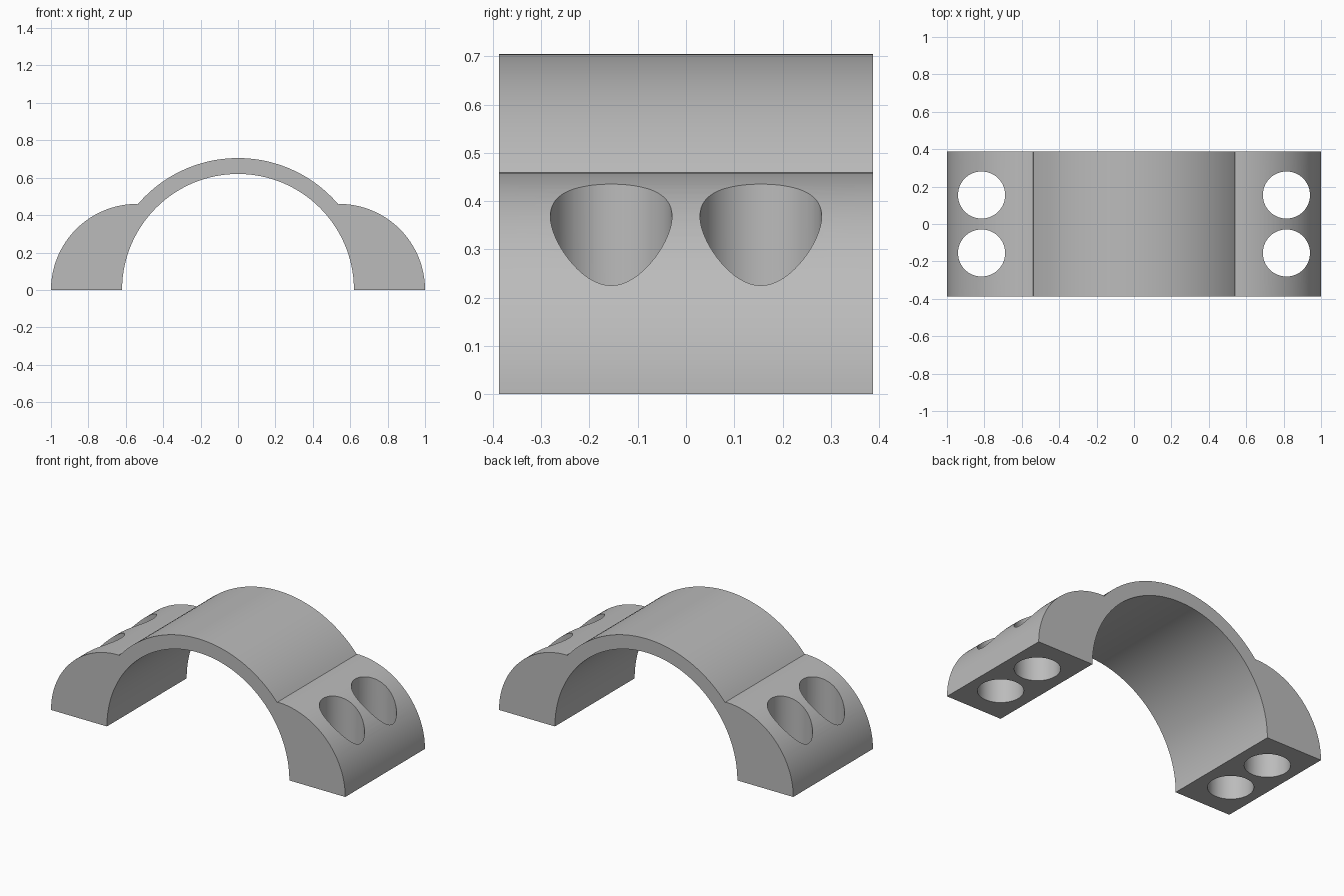
import bpy, bmesh, math

if "Cube" in bpy.data.objects:
    bpy.data.objects.remove(bpy.data.objects["Cube"], do_unlink=True)

INNER, OUTER = 0.62, 0.705          # arch radii
PAD_X, PAD_R = 0.54, 0.46           # centre and radius of the rounded feet
HALF_DEPTH = 0.387
HOLE_X, HOLE_Y, HOLE_R = 0.815, 0.155, 0.126

gray = bpy.data.materials.new("plain gray")
gray.use_nodes = True
color = (0.5, 0.5, 0.5, 1)
gray.diffuse_color = color
gray.node_tree.nodes["Principled BSDF"].inputs["Base Color"].default_value = color


def arc(cx, radius, start, end, steps):
    angles = [start + (end - start) * i / steps for i in range(steps + 1)]
    return [(cx + radius * math.cos(a), radius * math.sin(a)) for a in angles]


# Cross-section: right foot curve, crown, left foot curve, then the inner arch
meet = math.acos(PAD_X / OUTER) + 0.006
foot = arc(PAD_X, PAD_R, 0, math.pi / 2, 32)
profile = foot + arc(0, OUTER, meet, math.pi - meet, 48)
profile += [(-x, z) for x, z in reversed(foot)]
profile += arc(0, INNER, math.pi, 0, 80)

bm = bmesh.new()
face = bm.faces.new([bm.verts.new((x, -HALF_DEPTH, z)) for x, z in profile])
extruded = bmesh.ops.extrude_face_region(bm, geom=[face])
back = [v for v in extruded["geom"] if isinstance(v, bmesh.types.BMVert)]
bmesh.ops.translate(bm, verts=back, vec=(0, 2 * HALF_DEPTH, 0))
bmesh.ops.recalc_face_normals(bm, faces=bm.faces)
mesh = bpy.data.meshes.new("saddle_clamp")
bm.to_mesh(mesh)
bm.free()
mesh.materials.append(gray)
clamp = bpy.data.objects.new("saddle_clamp", mesh)
bpy.context.collection.objects.link(clamp)

# Four vertical bolt holes through the feet
cutters = []
for sx in (-1, 1):
    for sy in (-1, 1):
        bpy.ops.mesh.primitive_cylinder_add(
            vertices=64, radius=HOLE_R, depth=2, location=(sx * HOLE_X, sy * HOLE_Y, 0))
        cutter = bpy.context.object
        cutter.name = "bolt_hole_cutter"
        cutter.hide_render = True
        cutter.data.materials.append(gray)
        cutters.append(cutter)
        cut = clamp.modifiers.new("bolt_hole", "BOOLEAN")
        cut.operation = "DIFFERENCE"
        cut.solver = "EXACT"
        cut.object = cutter

bpy.ops.object.select_all(action="DESELECT")
clamp.select_set(True)
bpy.context.view_layer.objects.active = clamp
for name in [m.name for m in clamp.modifiers]:
    bpy.ops.object.modifier_apply(modifier=name)
for cutter in cutters:
    bpy.data.objects.remove(cutter, do_unlink=True)
bpy.ops.object.shade_smooth_by_angle(angle=math.radians(25))
